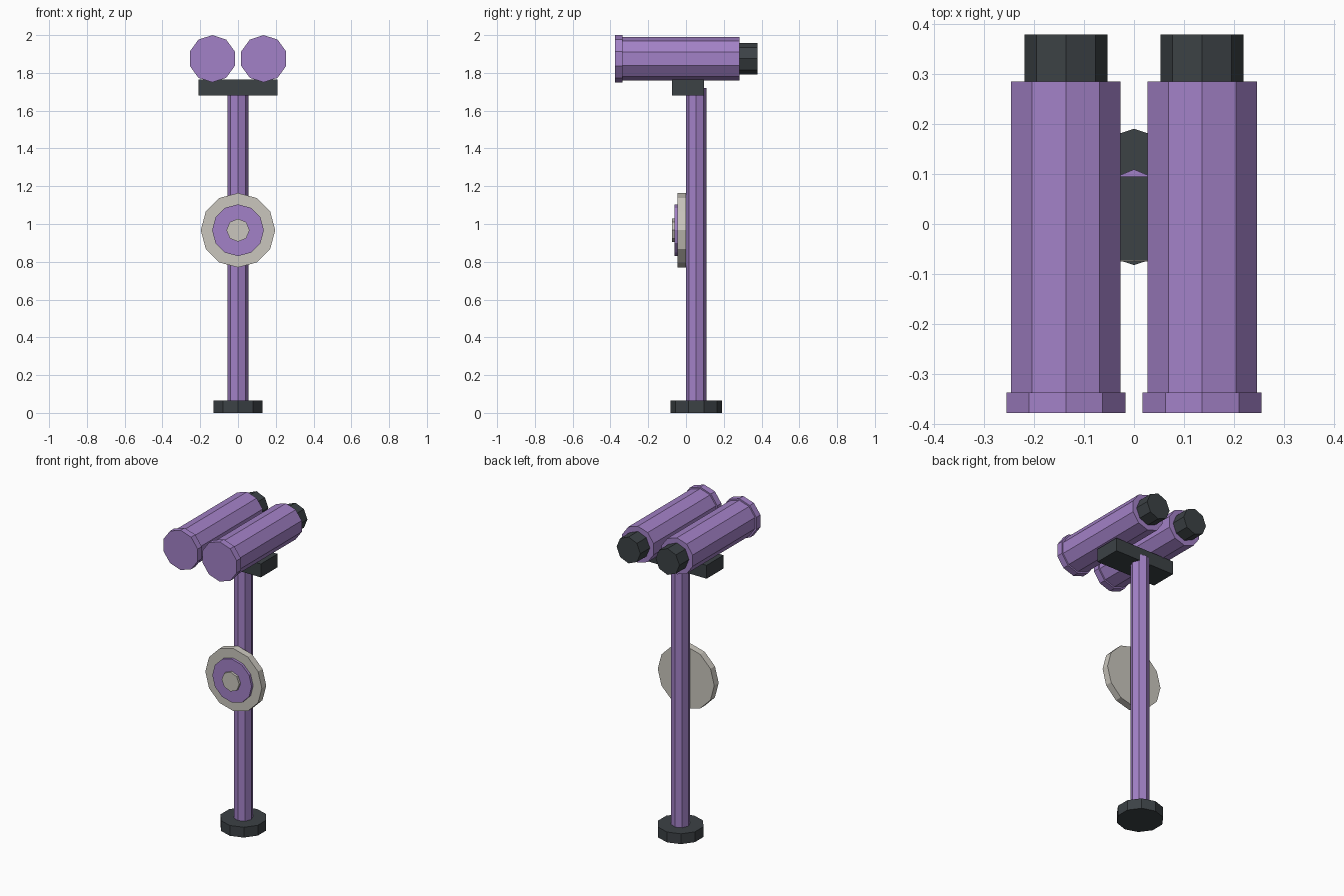
import bpy, bmesh
from math import sin, cos, tau

cube = bpy.data.objects.get("Cube")
if cube:
    bpy.data.objects.remove(cube, do_unlink=True)


def material(name, rgb):
    m = bpy.data.materials.new(name)
    m.use_nodes = True
    m.diffuse_color = (*rgb, 1)
    m.node_tree.nodes["Principled BSDF"].inputs["Base Color"].default_value = (*rgb, 1)
    return m


purple = material("purple", (0.365, 0.22, 0.57))
charcoal = material("charcoal", (0.045, 0.054, 0.06))
stone = material("stone grey", (0.59, 0.565, 0.51))


def finish(name, bm, mat):
    bmesh.ops.recalc_face_normals(bm, faces=bm.faces)
    mesh = bpy.data.meshes.new(name)
    bm.to_mesh(mesh)
    bm.free()
    mesh.materials.append(mat)
    obj = bpy.data.objects.new(name, mesh)
    bpy.context.collection.objects.link(obj)
    return obj


def prism(name, mat, axis, sides, rings, centre):
    """Faceted solid with a corner at the top (axis y) or back (axis z).
    rings holds (position along axis, radius); centre is the other two coordinates."""
    bm = bmesh.new()
    loops = []
    for t, r in rings:
        loop = []
        for i in range(sides):
            u = centre[0] + r * sin(tau * i / sides)
            v = centre[1] + r * cos(tau * i / sides)
            loop.append(bm.verts.new((u, t, v) if axis == "y" else (u, v, t)))
        loops.append(loop)
    for a, b in zip(loops, loops[1:]):
        for i in range(sides):
            j = (i + 1) % sides
            bm.faces.new((a[i], a[j], b[j], b[i]))
    bm.faces.new(loops[0])
    bm.faces.new(loops[-1])
    return finish(name, bm, mat)


def box(name, mat, low, high):
    bm = bmesh.new()
    bmesh.ops.create_cube(bm, size=1)
    for v in bm.verts:
        v.co = [h if c > 0 else l for c, l, h in zip(v.co, low, high)]
    return finish(name, bm, mat)


# Stand
POST_Y = 0.054
prism("base_foot", charcoal, "z", 10, [(0, 0.136), (0.065, 0.136)], (0, POST_Y))
prism("post", purple, "z", 8, [(0.065, 0.055), (1.72, 0.055)], (0, POST_Y))
box("mount_plate", charcoal, (-0.21, -0.073, 1.68), (0.21, 0.095, 1.764))

# Round plaque on the post, stepped towards the front
PLAQUE = (0, 0.967)
prism("plaque_rim", stone, "y", 12, [(0, 0.197), (-0.044, 0.197)], PLAQUE)
prism("plaque_ring", purple, "y", 12, [(-0.044, 0.137), (-0.06, 0.137)], PLAQUE)
prism("plaque_hub", stone, "y", 8, [(-0.06, 0.061), (-0.075, 0.061)], PLAQUE)

# Twin viewing barrels with flared front and eyepiece
for side, x in (("left", 0.136), ("right", -0.136)):
    c = (x, 1.875)
    prism(side + "_barrel", purple, "y", 10,
          [(-0.377, 0.125), (-0.336, 0.125), (-0.336, 0.115), (0.284, 0.115)], c)
    prism(side + "_eyepiece", charcoal, "y", 8, [(0.284, 0.083), (0.378, 0.083)], c)
